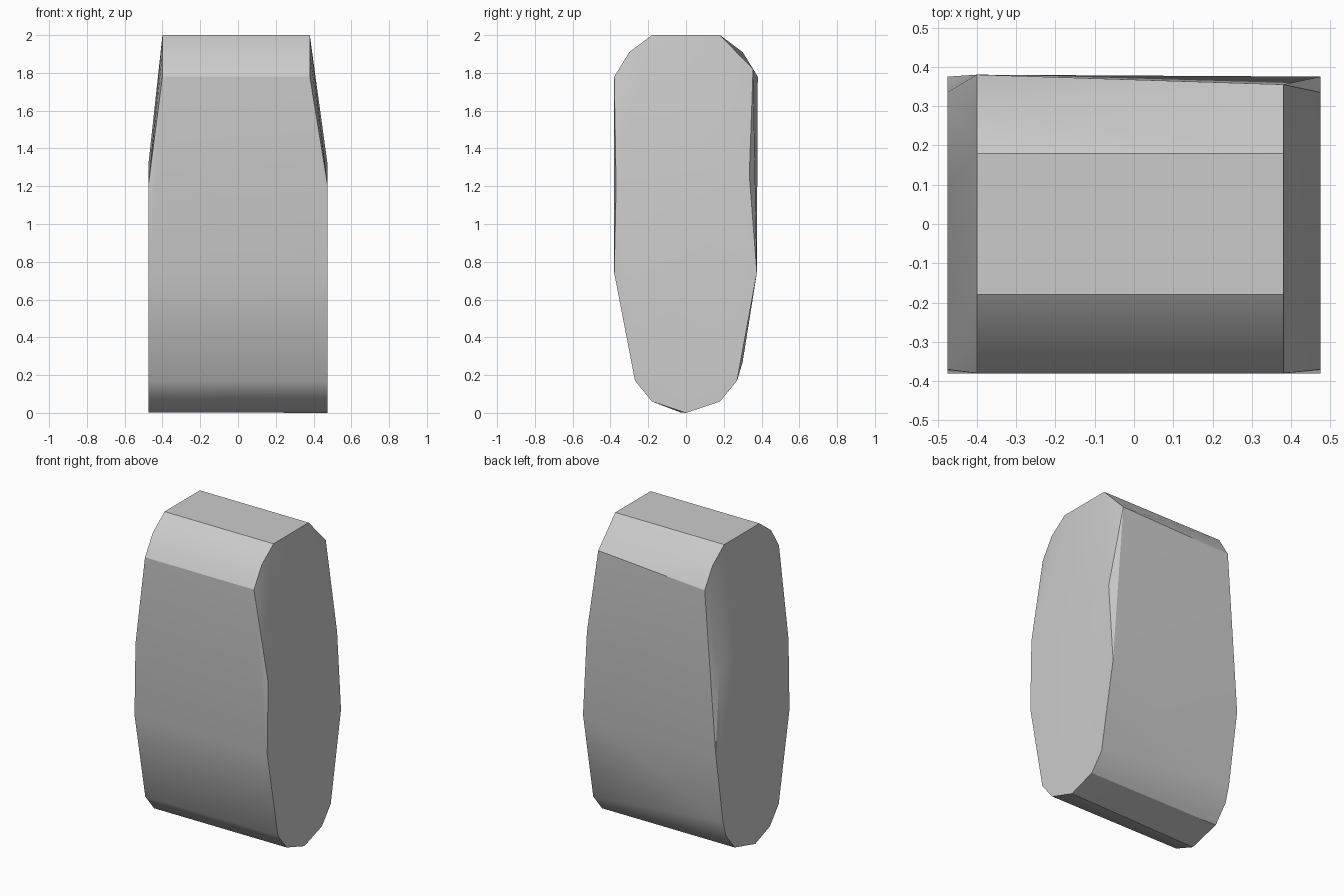
import bpy
import bmesh
import math

if "Cube" in bpy.data.objects:
    bpy.data.objects.remove(bpy.data.objects["Cube"], do_unlink=True)

# Plain grey material
grey = bpy.data.materials.new("light grey")
grey.use_nodes = True
colour = (0.6, 0.6, 0.6, 1)
grey.diffuse_color = colour
grey.node_tree.nodes["Principled BSDF"].inputs["Base Color"].default_value = colour

# End outlines as (y, z): a wide lower part and a narrower crown
lower = [(-0.37, 1.2), (-0.38, 0.74), (-0.27, 0.17), (-0.18, 0.06),
         (0.18, 0.06), (0.27, 0.17), (0.375, 0.74), (0.335, 1.26), (0.1, 1.31)]
crown = [(-0.38, 1.78), (-0.3, 1.91), (-0.18, 2), (0.18, 2)]

# The two ends differ slightly at the back shoulder and the foot
right_end = ([(0.475, *p) for p in lower + [(0, 0)]]
             + [(0.38, *p) for p in crown + [(0.355, 1.82)]])
left_end = ([(-0.475, *p) for p in lower + [(-0.03, 0.003), (0.3, 0.27)]]
            + [(-0.4, *p) for p in crown + [(0.3, 1.91), (0.38, 1.78)]])

# Faceted block wrapped around both ends
bm = bmesh.new()
for point in right_end + left_end:
    bm.verts.new(point)
hull = bmesh.ops.convex_hull(bm, input=bm.verts)
loose = [v for v in bm.verts if not v.link_faces]
bmesh.ops.delete(bm, geom=loose, context="VERTS")
bmesh.ops.dissolve_limit(bm, angle_limit=math.radians(0.5),
                         verts=bm.verts, edges=bm.edges)
bmesh.ops.recalc_face_normals(bm, faces=bm.faces)

mesh = bpy.data.meshes.new("rounded_block")
bm.to_mesh(mesh)
bm.free()
block = bpy.data.objects.new("rounded_block", mesh)
bpy.context.collection.objects.link(block)
mesh.materials.append(grey)

# Soft shading with crisp corners
bpy.ops.object.select_all(action="DESELECT")
block.select_set(True)
bpy.context.view_layer.objects.active = block
bpy.ops.object.shade_smooth_by_angle(angle=math.radians(30))
